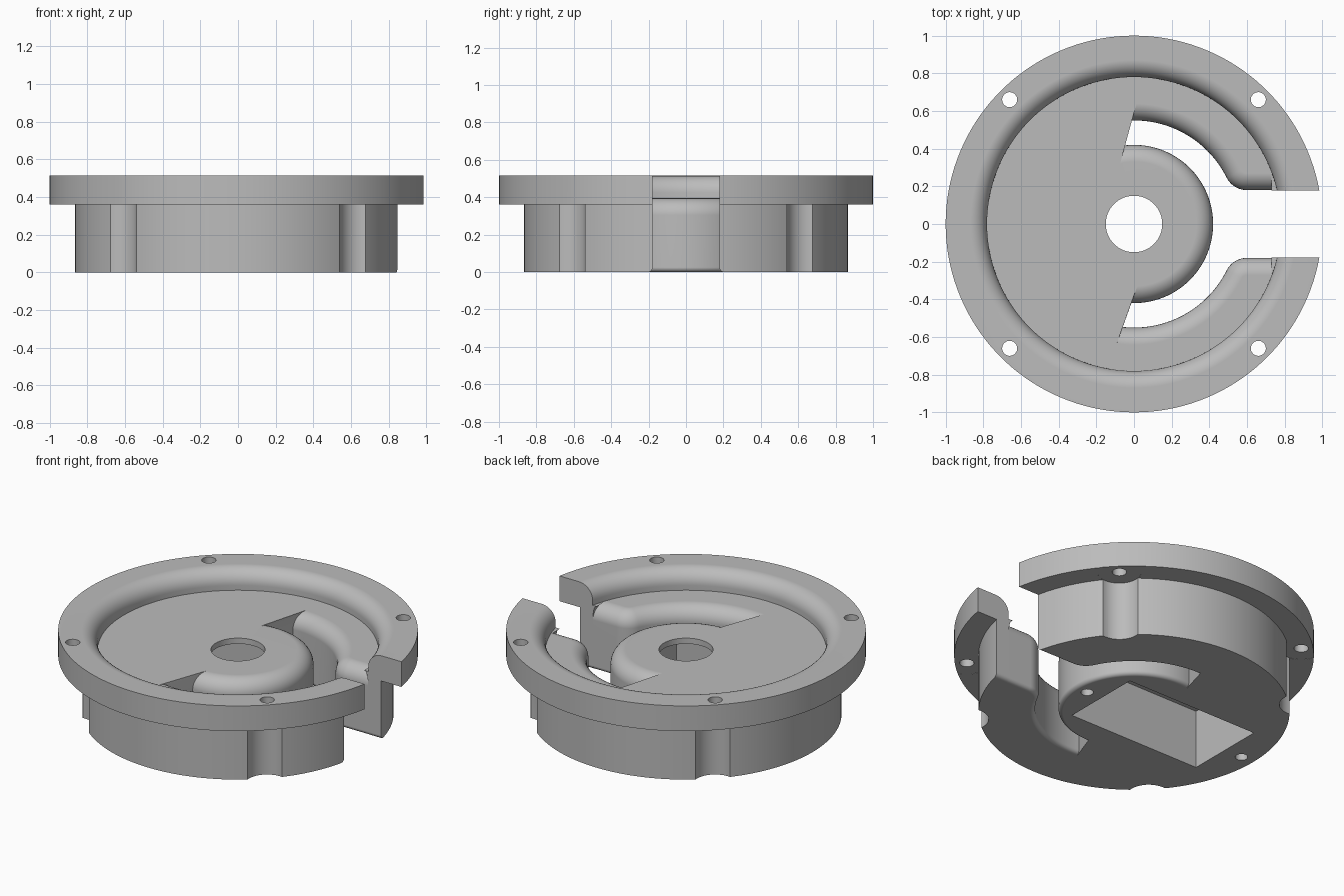
import bpy, bmesh
from math import sin, cos, acos, atan2, pi, sqrt, radians

if "Cube" in bpy.data.objects:
    bpy.data.objects.remove(bpy.data.objects["Cube"])

FLOOR, TOP, UNDER = 0.395, 0.515, 0.36
RECESS, FILLET, LIP = 0.78, 0.09, 0.025
HALF_SLOT, HUB, CHANNEL, CORNER = 0.18, 0.42, 0.55, 0.12

grey = bpy.data.materials.new("plain grey")
grey.use_nodes = True
grey.diffuse_color = (0.5, 0.5, 0.5, 1)
grey.node_tree.nodes["Principled BSDF"].inputs["Base Color"].default_value = (0.5, 0.5, 0.5, 1)


def loft(name, rings):
    """Closed solid through rings of equal point count."""
    bm = bmesh.new()
    loops = [[bm.verts.new(p) for p in ring] for ring in rings]
    n = len(loops[0])
    for a, b in zip(loops, loops[1:]):
        for i in range(n):
            j = (i + 1) % n
            bm.faces.new((a[i], a[j], b[j], b[i]))
    bm.faces.new(loops[0][::-1])
    bm.faces.new(loops[-1])
    bmesh.ops.recalc_face_normals(bm, faces=bm.faces)
    mesh = bpy.data.meshes.new(name)
    bm.to_mesh(mesh)
    bm.free()
    mesh.materials.append(grey)
    obj = bpy.data.objects.new(name, mesh)
    bpy.context.collection.objects.link(obj)
    return obj


def arc(cx, cy, r, a0, a1, n):
    return [(cx + r * cos(a0 + (a1 - a0) * i / n),
             cy + r * sin(a0 + (a1 - a0) * i / n)) for i in range(n + 1)]


def circle(r, z, cx=0, cy=0, n=144):
    return [(x, y, z) for x, y in arc(cx, cy, r, 0, 2 * pi, n)[:-1]]


def cylinder(name, x, y, r, z0, z1, n=40):
    return loft(name, [circle(r, z, x, y, n) for z in (z0, z1)])


def box(name, x0, x1, y, z0, z1):
    return loft(name, [[(x0, -y, z), (x1, -y, z), (x1, y, z), (x0, y, z)] for z in (z0, z1)])


def cut(target, cutter):
    mod = target.modifiers.new("cut", "BOOLEAN")
    mod.operation, mod.solver, mod.object = "DIFFERENCE", "EXACT", cutter
    bpy.context.view_layer.objects.active = target
    bpy.ops.object.modifier_apply(modifier=mod.name)
    bpy.data.objects.remove(cutter)


def channel_outline(d):
    """Curved channel around the hub, widened by d."""
    r_out, r_in, y = CHANNEL + d, HUB - d, HALF_SLOT + d

    def end_angle(r, side):
        x = -0.03 + (r - 0.485) * 0.28 if side > 0 else -0.035 - (r - 0.48) * 0.35
        return acos(x / r)

    cy = HALF_SLOT + CORNER
    cx = sqrt((CHANNEL + CORNER) ** 2 - cy ** 2)
    turn = atan2(cy, cx)

    def outer(side):
        pts = arc(0, 0, r_out, end_angle(r_out, side), turn, 28)
        pts += arc(cx, cy, CORNER - d, turn + pi, 1.5 * pi, 10)[0 if d < 0 else 1:]
        pts.append((sqrt((RECESS - 0.001) ** 2 - y * y), y))
        return [(px, side * py) for px, py in pts]

    inner = arc(0, 0, r_in, -end_angle(r_in, -1), end_angle(r_in, 1), 64)
    return outer(1) + outer(-1)[::-1] + inner


def edge_steps(n=8):
    """Height and widening pairs for the rounded lower and upper rims."""
    quarter = [radians(90 * i / n) for i in range(n + 1)]
    low = [(LIP - LIP * sin(t), LIP * (1 - cos(t))) for t in reversed(quarter)]
    high = [(FLOOR - FILLET + FILLET * sin(t), FILLET * (1 - cos(t))) for t in quarter]
    return [(-0.05, LIP)] + low, high + [(FLOOR + 0.05, FILLET)]


# Turned body with flange, rounded rim and recessed floor
rim = [(RECESS + FILLET - FILLET * sin(t), TOP - FILLET + FILLET * cos(t))
       for t in (radians(9 * i) for i in range(11))]
profile = [(0.865, 0), (0.865, UNDER), (1, UNDER), (1, TOP)] + rim + [(RECESS, FLOOR)]
body = loft("flanged_housing", [circle(r, z) for r, z in profile])

# Curved channel and the straight outlet slot
low, high = edge_steps()
cut(body, loft("channel_cutter",
               [[(x, y, z) for x, y in channel_outline(d)] for z, d in low + high]))
slot_rings = []
for z, d in low + [(0.7, 0)]:
    y = HALF_SLOT - 0.001 + d
    slot_rings.append([(0.7, -y, z), (1.2, -y, z), (1.2, y, z), (0.7, y, z)])
cut(body, loft("slot_cutter", slot_rings))

# Pocket in the underside, shaft hole and two blind screw holes
cut(body, box("pocket_cutter", -0.66, 0.24, 0.25, -0.1, 0.36))
cut(body, cylinder("shaft_cutter", 0, 0, 0.15, 0.3, 0.6, 64))
for x in (-0.78, 0.34):
    cut(body, cylinder("screw_cutter", x, 0, 0.035, -0.1, 0.2, 24))

# Four flange holes with clearance scallops in the wall below
for sx in (-1, 1):
    for sy in (-1, 1):
        cut(body, cylinder("scallop_cutter", sx * 0.66, sy * 0.66, 0.122, -0.1, UNDER + 0.001))
        cut(body, cylinder("hole_cutter", sx * 0.66, sy * 0.66, 0.04, 0.3, 0.6, 32))

# Smooth rounds, crisp edges
for o in bpy.context.selected_objects:
    o.select_set(False)
body.select_set(True)
bpy.context.view_layer.objects.active = body
bpy.ops.object.shade_smooth_by_angle(angle=radians(30))
weighted = body.modifiers.new("even_shading", "WEIGHTED_NORMAL")
weighted.keep_sharp = True
